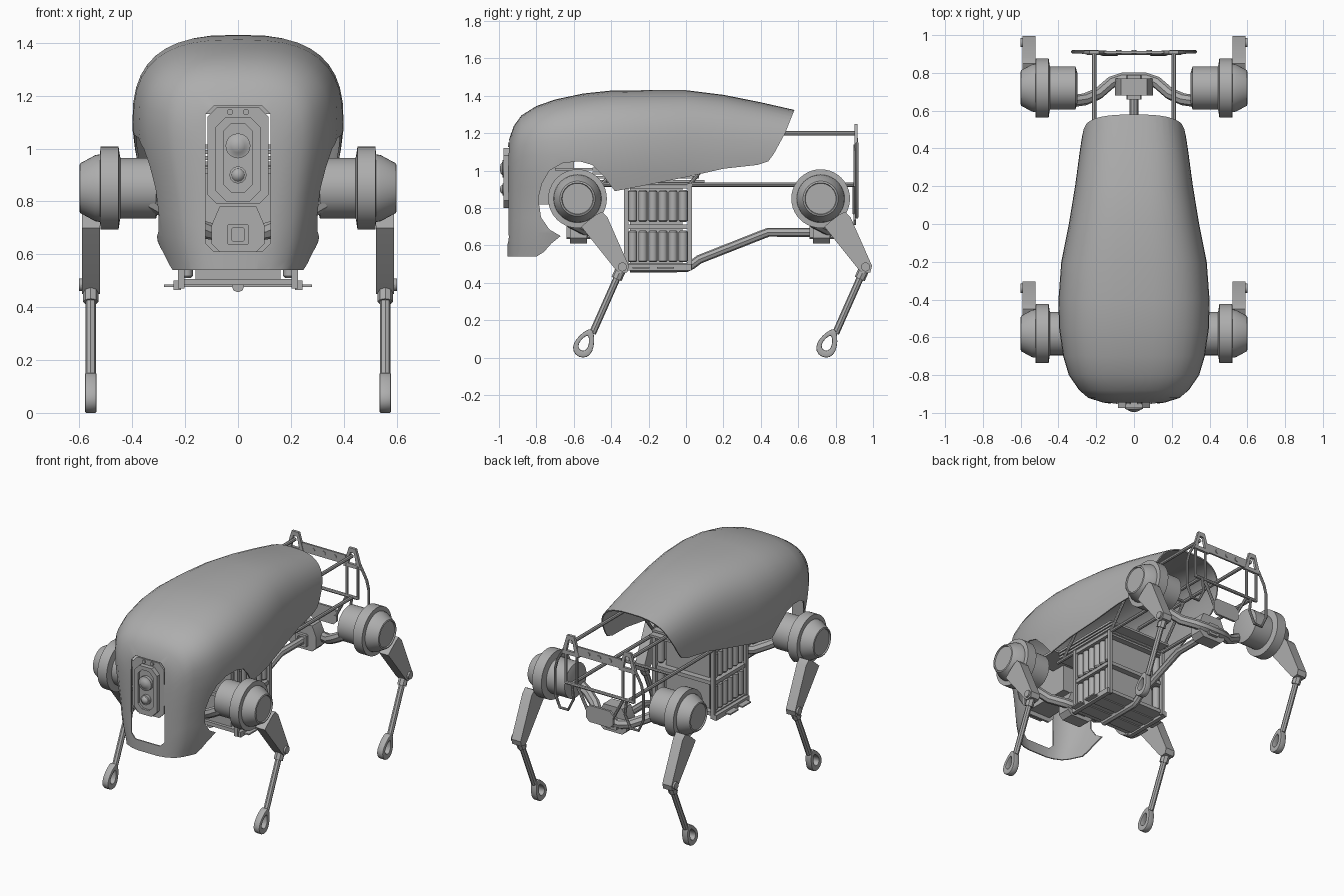
import bpy, bmesh, math
from mathutils import Vector

if "Cube" in bpy.data.objects:
    bpy.data.objects.remove(bpy.data.objects["Cube"])

grey = bpy.data.materials.new("plain grey")
grey.use_nodes = True
grey.diffuse_color = (0.42, 0.42, 0.42, 1)
grey.node_tree.nodes["Principled BSDF"].inputs["Base Color"].default_value = (0.42, 0.42, 0.42, 1)
parts = []


def add(name, data):
    obj = bpy.data.objects.new(name, data)
    bpy.context.scene.collection.objects.link(obj)
    data.materials.append(grey)
    parts.append(obj)
    return obj


def finish(name, bm):
    bmesh.ops.recalc_face_normals(bm, faces=bm.faces[:])
    mesh = bpy.data.meshes.new(name)
    bm.to_mesh(mesh)
    bm.free()
    return add(name, mesh)


def bake(obj):
    """Replace an object by a mesh copy with its modifiers applied."""
    bpy.context.view_layer.update()
    deps = bpy.context.evaluated_depsgraph_get()
    mesh = bpy.data.meshes.new_from_object(obj.evaluated_get(deps))
    name = obj.name
    parts.remove(obj)
    bpy.data.objects.remove(obj)
    mesh.materials.clear()
    return add(name, mesh)


def place(axis, t, p):
    return {"x": (t, p[0], p[1]), "y": (p[0], t, p[1]), "z": (p[0], p[1], t)}[axis]


def loft(name, rings, close=True):
    """Skin closed rings of equal point count."""
    bm = bmesh.new()
    rows = [[bm.verts.new(p) for p in ring] for ring in rings]
    n = len(rows[0])
    for a, b in zip(rows, rows[1:]):
        for i in range(n):
            bm.faces.new((a[i], a[(i + 1) % n], b[(i + 1) % n], b[i]))
    if close:
        bm.faces.new(rows[0])
        bm.faces.new(rows[-1])
    else:
        for i in range(n):
            j = (i + 1) % n
            bm.faces.new((rows[-1][i], rows[-1][j], rows[0][j], rows[0][i]))
    return finish(name, bm)


def prism(name, pts, axis, a, b):
    return loft(name, [[place(axis, t, p) for p in pts] for t in (a, b)])


def frame(name, outer, inner, axis, a, b):
    """Flat plate with a hole."""
    order = ((outer, a), (outer, b), (inner, b), (inner, a))
    return loft(name, [[place(axis, t, p) for p in pts] for pts, t in order], close=False)


def box(name, x, y, z):
    return prism(name, [(x[0], y[0]), (x[1], y[0]), (x[1], y[1]), (x[0], y[1])], "z", *z)


def lathe(name, profile, axis, centre, n=32):
    """profile: (position along axis, radius)."""
    circle = [(math.cos(i * math.tau / n), math.sin(i * math.tau / n)) for i in range(n)]
    return loft(name, [[place(axis, t, (centre[0] + r * c, centre[1] + r * s)) for c, s in circle]
                       for t, r in profile])


def tube(name, pts, r):
    curve = bpy.data.curves.new(name, "CURVE")
    curve.dimensions = "3D"
    curve.bevel_depth = r
    curve.bevel_resolution = 2
    curve.use_fill_caps = True
    line = curve.splines.new("POLY")
    line.points.add(len(pts) - 1)
    for point, p in zip(line.points, pts):
        point.co = (*p, 1)
    return bake(add(name, curve))


def octagon(w, z0, z1, c):
    return [(-w, z0 + c), (c - w, z0), (w - c, z0), (w, z0 + c),
            (w, z1 - c), (w - c, z1), (c - w, z1), (-w, z1 - c)]


# Body shell: cross-sections along y as (y, half width, top height)
stations = [(-.955, .10, 1.08), (-.945, .17, 1.17), (-.92, .245, 1.24), (-.88, .29, 1.295),
            (-.8, .345, 1.345), (-.7, .375, 1.38), (-.55, .397, 1.412), (-.4, .4, 1.428),
            (-.2, .385, 1.43), (0, .345, 1.43), (.2, .312, 1.405), (.4, .285, 1.365), (.62, .25, 1.315)]
taper = [(.42, .64), (.54, .71), (.65, .81), (.8, .87), (.9, .925), (1.0, .975), (1.08, 1)]


def narrow(z):
    for (z0, a), (z1, b) in zip(taper, taper[1:]):
        if z <= z1:
            return a + (b - a) * (z - z0) / (z1 - z0)
    return 1


bm = bmesh.new()
rows = []
for y, w, top in stations:
    spring = min(1.08, top - .2)
    half = [(w, .42 + (spring - .42) * i / 8) for i in range(8)]
    for i in range(11):
        a = i / 10 * math.pi / 2
        half.append((w * max(math.cos(a), 0) ** .72, spring + (top - spring) * math.sin(a) ** .72))
    half[-1] = (0, top)
    half = [(x * narrow(z), z) for x, z in half]
    section = half + [(-x, z) for x, z in half[-2::-1]]
    rows.append([bm.verts.new((x, y, z)) for x, z in section])
for a, b in zip(rows, rows[1:]):
    for i in range(len(a) - 1):
        bm.faces.new((a[i], a[i + 1], b[i + 1], b[i]))
bm.faces.new(rows[0])
shell = finish("body_shell", bm)
solid = shell.modifiers.new("thickness", "SOLIDIFY")
solid.thickness = .008
solid.offset = -1

# Cut the wheel-arch style lower edge, sloping back edge and front opening
edge = [(-1.1, .3), (-1.1, .54), (-.8, .54), (-.76, .565), (-.72, .61), (-.67, .65), (-.73, .685),
        (-.775, .75), (-.79, .85), (-.77, .93), (-.73, 1.0), (-.66, 1.04), (-.57, 1.05), (-.5, 1.03),
        (-.44, .97), (-.38, .89), (-.2, .925), (0, .965), (.2, 1.01), (.38, 1.03), (.44, 1.05),
        (.47, 1.09), (.53, 1.2), (.58, 1.325), (.61, 1.45), (.8, 1.45), (.8, .3)]
cutters = [prism("edge_cutter", edge, "x", -.6, .6),
           prism("opening_cutter", octagon(.122, .61, 1.16, .03), "y", -1.1, -.86)]
for cutter in cutters:
    cutter.hide_render = True
    cut = shell.modifiers.new("cut", "BOOLEAN")
    cut.operation = "DIFFERENCE"
    cut.solver = "EXACT"
    cut.object = cutter
bake(shell)
for cutter in cutters:
    parts.remove(cutter)
    bpy.data.objects.remove(cutter)

# Front sensor unit
prism("sensor_back_plate", octagon(.115, .79, 1.155, .035), "y", -.945, -.93)
frame("sensor_bezel", octagon(.085, .8, 1.12, .04), octagon(.055, .835, 1.095, .03), "y", -.975, -.94)
prism("sensor_face", octagon(.057, .83, 1.1, .03), "y", -.96, -.94)
for name, z, r in (("upper_lens", 1.01, .047), ("lower_lens", .9, .032)):
    lathe(name, [(-.94, r), (-.98, r), (-.982, r * .75), (-.99, r * .55), (-.995, r * .2)], "y", (0, z), 24)
for x in (-.03, .03):
    lathe("sensor_screw", [(-.94, .012), (-.953, .012)], "y", (x, 1.138), 12)
box("sensor_housing", (-.08, .08), (-.93, -.6), (.82, 1.05))

# Legs, hips and cross arms, front and back
hip_z = .85
thigh = [(.02, -.15), (.06, -.115), (.1, -.085), (.13, -.07), (.16, -.1),
         (.275, -.36), (.265, -.395), (.225, -.4), (.2, -.375)]
hip_profile = [(.3, .08), (.31, .115), (.445, .115), (.447, .125), (.452, .157), (.52, .157),
               (.522, .128), (.54, .125), (.597, .094), (.6, .085), (.592, .082)]


def teardrop(y, length, width):
    pts = []
    for i in range(20):
        a = i * math.tau / 20
        u, v = length * math.cos(a), width * math.sin(a) * (1 - .35 * math.cos(a))
        pts.append((y + .41 * u + .91 * v, .078 + .91 * u - .41 * v))
    return pts


for end, y in (("front", -.58), ("rear", .72)):
    for side, s in (("left", 1), ("right", -1)):
        tag = f"{end}_{side}_"
        lathe(tag + "hip", [(s * x, r) for x, r in hip_profile], "x", (y, hip_z), 40)
        prism(tag + "thigh", [(y + a, hip_z + b) for a, b in thigh], "x", s * .522, s * .59)
        lathe(tag + "knee_pin", [(s * .525, .024), (s * .602, .024)], "x", (y + .24, .485), 16)
        knee, ankle = Vector((s * .557, y + .235, .48)), Vector((s * .557, y + .08, .13))
        tube(tag + "shin", [knee, ankle], .019)
        tube(tag + "knee_collar", [knee, knee.lerp(ankle, .17)], .029)
        ring = frame(tag + "foot", teardrop(y + .04, .08, .05), teardrop(y + .037, .042, .024),
                     "x", s * .557 - .022, s * .557 + .022)
        bevel = ring.modifiers.new("round", "BEVEL")
        bevel.width = .008
        bevel.segments = 2
        bake(ring)
        tube(tag + "cross_arm", [(s * .33, y - .07, .8), (s * .26, y - .06, .76), (s * .19, y - .03, .72),
                                 (s * .12, y + .03, .69), (s * .06, y + .05, .68), (0, y + .05, .68)], .032)
    block = [(-.07, .78), (-.1, .71), (-.1, .64), (-.07, .61), (.07, .61), (.1, .64), (.1, .71), (.07, .78)]
    prism(end + "_hip_block", block, "y", y - .04, y + .05)
    for a, b in ((-.06, -.04), (.05, .07)):
        frame(end + "_square_socket", octagon(.04, .635, .715, .006), octagon(.024, .651, .699, .004),
              "y", y + a, y + b)

# Central spine tube
tube("spine_tube", [(0, -.3, .48), (0, 0, .48), (0, .03, .495), (0, .07, .525),
                    (0, .4, .655), (0, .44, .67), (0, .74, .67)], .024)

# Battery box with cells on both sides
for z in (.495, .7, .915):
    box("battery_shelf", (-.22, .22), (-.32, .02), (z - .012, z + .012))
box("battery_core", (-.16, .16), (-.3, -.02), (.5, .91))
for y in (-.24, -.11):
    box("bottom_tab", (-.28, .28), (y - .045, y + .045), (.476, .485))
for s in (-1, 1):
    for y in (-.32, .02):
        box("box_post", (s * .215 - .012, s * .215 + .012), (y - .012, y + .012), (.47, .93))
    box("bottom_rail", (s * .23 - .014, s * .23 + .014), (-.32, .03), (.465, .5))
    for z0 in (.51, .725):
        for i in range(6):
            y = -.285 + i * .054
            lathe("battery_cell", [(z0, .017), (z0 + .008, .024), (z0 + .162, .024), (z0 + .17, .017)],
                  "z", (s * .195, y), 12)
for i in range(4):
    box("electronics_slat", (-.2, .2), (-.5, .1 - i * .03), (.935 + i * .022, .95 + i * .022))
box("front_cross_plate", (-.24, .24), (-.7, -.5), (1.0, 1.015))

# Long frame rails and inner struts
for s in (-1, 1):
    for name, y0, z in (("lower_rail", -.5, .925), ("upper_rail", -.2, 1.2)):
        tube(name, [(s * .21, y0, z), (s * .21, .9, z)], .012)
    tube("inner_strut", [(s * .21, .02, .925), (s * .21, .24, 1.2)], .01)
    tube("rail_brace", [(s * .21, -.2, 1.2), (s * .21, -.45, .925)], .01)
for y, z in ((.02, .925), (.45, .925), (.24, 1.2)):
    tube("cross_bar", [(-.21, y, z), (.21, y, z)], .01)

# Rear frame with brackets and side handles
for s in (-1, 1):
    def trapezoid(w0, w1, z0, z1):
        return [(s * .21 - w0, z0), (s * .21 + w0, z0), (s * .21 + w1, z1), (s * .21 - w1, z1)]
    frame("rear_bracket", trapezoid(.065, .025, 1.12, 1.25), trapezoid(.03, .014, 1.145, 1.22), "y", .9, .918)
    for x in (.17, .25):
        tube("rear_post", [(s * x, .905, 1.14), (s * x, .905, .92)], .009)
    tube("rear_handle", [(s * x, .912, z) for x, z in ((.26, 1.15), (.31, 1.06), (.325, 1.0), (.325, .83),
                                                       (.29, .75), (.23, .75), (.19, .83), (.2, .92))], .009)
    tube("lower_strut", [(s * .17, .9, .92), (s * .09, .9, .77)], .01)
tube("rear_bar", [(-.25, .905, .925), (.25, .905, .925)], .011)
box("rear_band", (-.16, .16), (.903, .915), (1.13, 1.19))
for x in (-.08, 0, .08):
    lathe("band_rivet", [(.9, .014), (.92, .014)], "y", (x, 1.16), 12)
prism("rear_lower_plate", octagon(.1, .71, .82, .025), "y", .895, .91)

# Smooth shading with sharp edges kept
for obj in bpy.context.view_layer.objects:
    obj.select_set(obj in parts)
bpy.context.view_layer.objects.active = parts[0]
bpy.ops.object.shade_smooth_by_angle(angle=math.radians(35))
